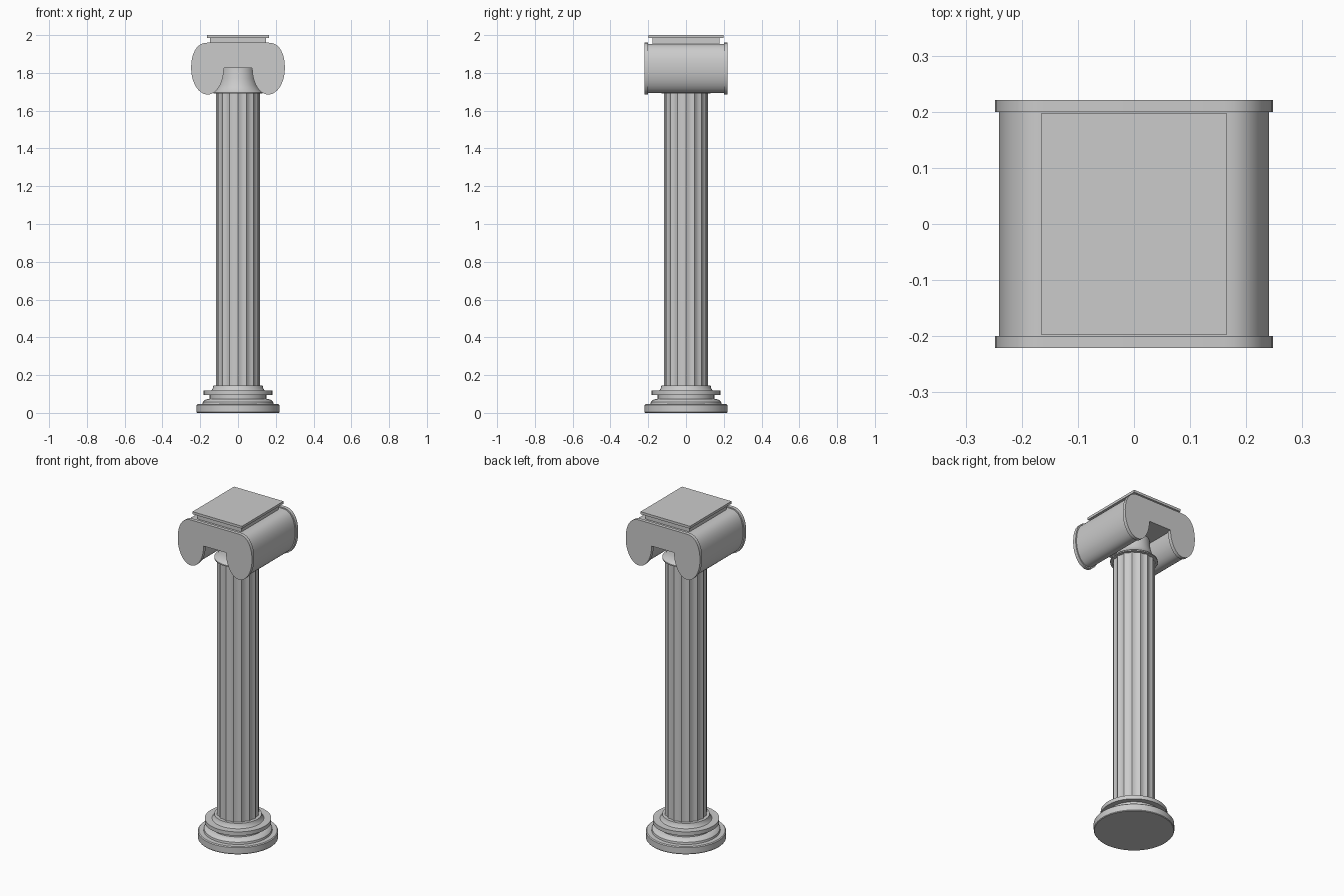
import bpy
import bmesh
from math import sin, cos, pi, radians, copysign

cube = bpy.data.objects.get("Cube")
if cube:
    bpy.data.objects.remove(cube, do_unlink=True)

STONE = (0.6, 0.6, 0.6, 1)
stone = bpy.data.materials.new("grey stone")
stone.use_nodes = True
stone.diffuse_color = STONE
stone.node_tree.nodes["Principled BSDF"].inputs["Base Color"].default_value = STONE


def finish(name, bm, angle=35):
    """Turn a bmesh into a stone object with smooth curves and sharp edges."""
    bmesh.ops.recalc_face_normals(bm, faces=bm.faces)
    mesh = bpy.data.meshes.new(name)
    bm.to_mesh(mesh)
    bm.free()
    mesh.materials.append(stone)
    obj = bpy.data.objects.new(name, mesh)
    bpy.context.collection.objects.link(obj)
    bpy.ops.object.select_all(action="DESELECT")
    obj.select_set(True)
    bpy.context.view_layer.objects.active = obj
    bpy.ops.object.shade_smooth_by_angle(angle=radians(angle))
    return obj


def prism(name, outline, direction, angle=35):
    """Extrude a closed 3D outline along a direction."""
    bm = bmesh.new()
    face = bm.faces.new([bm.verts.new(p) for p in outline])
    new = bmesh.ops.extrude_face_region(bm, geom=[face])["geom"]
    verts = [g for g in new if isinstance(g, bmesh.types.BMVert)]
    bmesh.ops.translate(bm, verts=verts, vec=direction)
    return finish(name, bm, angle)


def lathe(name, profile, sides=48):
    """Revolve (radius, height) points around z and cap both ends."""
    bm = bmesh.new()
    rings = [[bm.verts.new((r * cos(2 * pi * i / sides), r * sin(2 * pi * i / sides), z))
              for i in range(sides)] for r, z in profile]
    for low, high in zip(rings, rings[1:]):
        for i in range(sides):
            j = (i + 1) % sides
            bm.faces.new((low[i], low[j], high[j], high[i]))
    bm.faces.new(rings[0])
    bm.faces.new(rings[-1])
    return finish(name, bm)


def slab(name, x, y, bottom, top):
    corners = [(-x, -y, bottom), (x, -y, bottom), (x, y, bottom), (-x, y, bottom)]
    return prism(name, corners, (0, 0, top - bottom))


def scroll_outline(inset, y):
    """Double scroll: two rounded lobes joined by a bridge over the neck."""
    half = []
    steps = 28
    for i in range(steps + 1):
        a = pi / 2 - 1.5 * pi * i / steps
        c, s = cos(a), sin(a)
        power = 0.88 if s > 0 else 1
        x = 0.16 + copysign(abs(c) ** power, c) * ((0.088 if c > 0 else 0.085) - inset)
        z = 1.825 + copysign(abs(s) ** power, s) * ((0.135 if s > 0 else 0.14) - inset)
        half.append((x, y, z))
    return half + [(-x, y, z) for x, y, z in reversed(half)]


# Stepped round base
lathe("base", [(0.217, 0), (0.22, 0.004), (0.22, 0.041), (0.215, 0.046),
               (0.188, 0.046), (0.186, 0.058), (0.175, 0.068), (0.165, 0.072),
               (0.15, 0.074), (0.15, 0.096), (0.182, 0.096), (0.182, 0.119),
               (0.142, 0.119), (0.134, 0.128), (0.13, 0.146)])

# Fluted shaft with sixteen shallow grooves
FLUTES, STEPS = 16, 6
shaft = []
for i in range(FLUTES * STEPS):
    t = (i % STEPS) / STEPS
    r = 0.116 - 0.007 * sin(pi * t)
    a = 2 * pi * i / (FLUTES * STEPS)
    shaft.append((r * cos(a), r * sin(a), 0.14))
prism("fluted_shaft", shaft, (0, 0, 1.56), angle=20)

# Flared neck under the scrolls
lathe("neck", [(0.13, 1.69), (0.13, 1.697), (0.113, 1.71), (0.1, 1.735),
               (0.09, 1.77), (0.084, 1.83)])

# Scroll body with a raised plate at each end
prism("scroll_body", scroll_outline(0.007, -0.2), (0, 0.4, 0))
for name, y in (("front_scroll_plate", -0.221), ("back_scroll_plate", 0.2)):
    prism(name, scroll_outline(0, y), (0, 0.021, 0))

# Square top slabs
slab("lower_top_slab", 0.147, 0.178, 1.945, 1.985)
slab("upper_top_slab", 0.165, 0.198, 1.985, 2.0)
